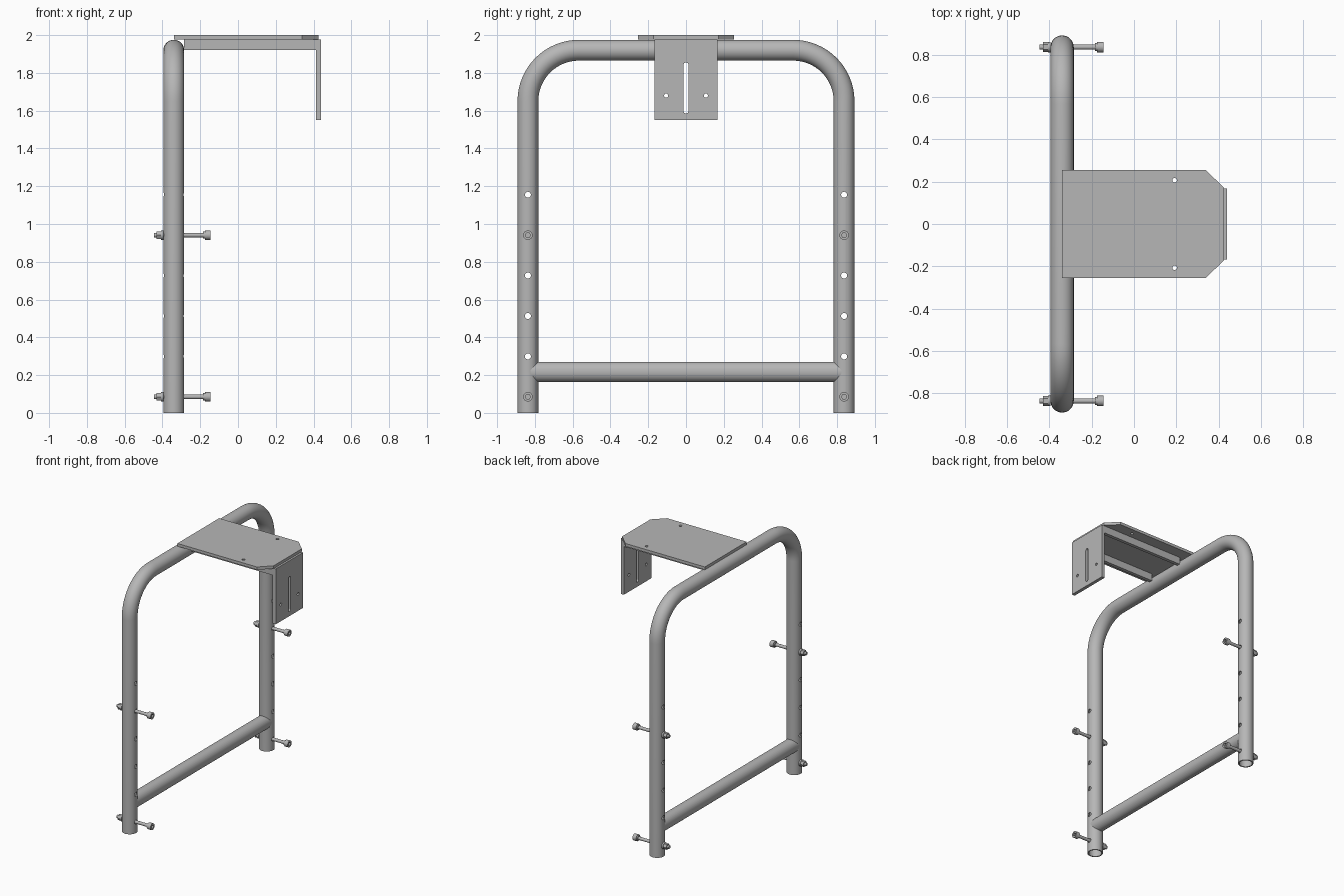
import bpy, bmesh
from math import sin, cos, pi
from mathutils import Vector, Matrix

if "Cube" in bpy.data.objects:
    bpy.data.objects.remove(bpy.data.objects["Cube"])

steel = bpy.data.materials.new("grey steel")
steel.use_nodes = True
GREY = (0.47, 0.47, 0.47, 1)
steel.diffuse_color = GREY
steel.node_tree.nodes["Principled BSDF"].inputs["Base Color"].default_value = GREY

FRAME_X, LEG_Y, TUBE_R, BORE_R = -0.34, 0.837, 0.055, 0.046
TOP_Z, BEND_R, BAR_Z = 1.92, 0.27, 0.217
HOLES = [0.085 + 0.214 * i for i in range(6)]


def finish(name, bm):
    """Turn a bmesh into a steel object."""
    bmesh.ops.recalc_face_normals(bm, faces=bm.faces)
    mesh = bpy.data.meshes.new(name)
    bm.to_mesh(mesh)
    bm.free()
    obj = bpy.data.objects.new(name, mesh)
    mesh.materials.append(steel)
    bpy.context.collection.objects.link(obj)
    return obj


def circle(a, b, r, n=24):
    return [(a + r * cos(2 * pi * i / n), b + r * sin(2 * pi * i / n)) for i in range(n)]


def prism(bm, outline, axis, lo, hi):
    """Extrude a 2D outline along an axis from lo to hi."""
    place = {"x": lambda a, b, t: (t, a, b),
             "y": lambda a, b, t: (a, t, b),
             "z": lambda a, b, t: (a, b, t)}[axis]
    ends = [[bm.verts.new(place(a, b, t)) for a, b in outline] for t in (lo, hi)]
    for end in ends:
        bm.faces.new(end)
    n = len(outline)
    for i in range(n):
        j = (i + 1) % n
        bm.faces.new((ends[0][i], ends[0][j], ends[1][j], ends[1][i]))


def solid(name, outline, axis, lo, hi):
    bm = bmesh.new()
    prism(bm, outline, axis, lo, hi)
    return finish(name, bm)


def rect(a0, a1, b0, b1):
    return [(a0, b0), (a1, b0), (a1, b1), (a0, b1)]


def cut(obj, outlines, axis, lo, hi):
    """Cut prisms with the given outlines out of an object."""
    bm = bmesh.new()
    for outline in outlines:
        prism(bm, outline, axis, lo, hi)
    cutter = finish("cutter", bm)
    cutter.hide_render = True
    mod = obj.modifiers.new("cut", "BOOLEAN")
    mod.operation, mod.solver, mod.object = "DIFFERENCE", "EXACT", cutter
    bpy.context.view_layer.objects.active = obj
    bpy.ops.object.modifier_apply(modifier=mod.name)
    bpy.data.objects.remove(cutter)


def smooth(obj):
    bpy.ops.object.select_all(action="DESELECT")
    obj.select_set(True)
    bpy.context.view_layer.objects.active = obj
    bpy.ops.object.shade_smooth_by_angle(angle=0.6)


def pipe(name, path, outer, inner, n=32):
    """Hollow tube along (point, outward direction) pairs lying in the YZ plane."""
    bm = bmesh.new()
    loops = []
    for r in (outer, inner):
        loops.append([[bm.verts.new(p + r * (cos(2 * pi * i / n) * out
                                             + sin(2 * pi * i / n) * Vector((1, 0, 0))))
                       for i in range(n)] for p, out in path])

    def bridge(a, b):
        for i in range(n):
            j = (i + 1) % n
            bm.faces.new((a[i], a[j], b[j], b[i]))

    for wall in loops:
        for a, b in zip(wall, wall[1:]):
            bridge(a, b)
    for end in (0, -1):
        bridge(loops[0][end], loops[1][end])
    return finish(name, bm)


# Bent main hoop with drilled legs
bend_y, bend_z = LEG_Y - BEND_R, TOP_Z - BEND_R
half = [(Vector((FRAME_X, LEG_Y, 0)), Vector((0, 1, 0)))]
for i in range(17):
    out = Vector((0, cos(pi / 2 * i / 16), sin(pi / 2 * i / 16)))
    half.append((Vector((FRAME_X, bend_y, bend_z)) + BEND_R * out, out))
flip = Matrix.Scale(-1, 3, (0, 1, 0))
path = half + [(flip @ p, flip @ o) for p, o in reversed(half)]
hoop = pipe("tube_hoop", path, TUBE_R, BORE_R)
cut(hoop, [circle(s * LEG_Y, z, 0.016, 16) for s in (-1, 1) for z in HOLES], "x", -0.5, -0.2)
smooth(hoop)

# Lower cross tube, coped to the legs
ends = [(Vector((FRAME_X, y, BAR_Z)), Vector((0, 0, 1))) for y in (-LEG_Y, LEG_Y)]
bar = pipe("cross_tube", ends, 0.0535, BORE_R)
cut(bar, [circle(FRAME_X, s * LEG_Y, 0.0538, 32) for s in (-1, 1)], "z", 0.1, 0.35)
smooth(bar)

# Top plate with clipped corners
plate = solid("top_plate", [(-0.34, -0.255), (0.34, -0.255), (0.425, -0.172),
                            (0.425, 0.172), (0.34, 0.255), (-0.34, 0.255)], "z", 1.978, 2.0)
cut(plate, [circle(0.192, s * 0.207, 0.011, 16) for s in (-1, 1)], "z", 1.9, 2.1)

# Hanging plate with slot and holes
hanger = solid("hanging_plate", rect(-0.167, 0.167, 1.55, 1.978), "x", 0.414, 0.44)
slot = [(0.013 * cos(pi * i / 8), (1.842 if i <= 8 else 1.598) + 0.013 * sin(pi * i / 8))
        for i in range(9)]
slot += [(-a, 1.842 + 1.598 - b) for a, b in slot]
cut(hanger, [slot] + [circle(s * 0.105, 1.68, 0.011, 16) for s in (-1, 1)], "x", 0.3, 0.5)

# Ribs under the top plate
for side, s in (("left", 1), ("right", -1)):
    solid("rib_" + side, rect(-0.287, 0.414, 1.922, 1.978), "y", s * 0.141, s * 0.167)

# Bolts with washers and hex nuts
for y in (-LEG_Y, LEG_Y):
    for z in (HOLES[0], HOLES[4]):
        bm = bmesh.new()
        for r, n, lo, hi in ((0.012, 16, -0.446, -0.176),
                             (0.019, 24, -0.184, -0.176),
                             (0.025, 24, -0.176, -0.145),
                             (0.023, 6, -0.431, -0.407),
                             (0.025, 24, -0.407, -0.395)):
            prism(bm, circle(y, z, r, n), "x", lo, hi)
        bolt = finish("bolt", bm)
        cut(bolt, [circle(y, z, 0.014, 6)], "x", -0.16, -0.1)
        smooth(bolt)
